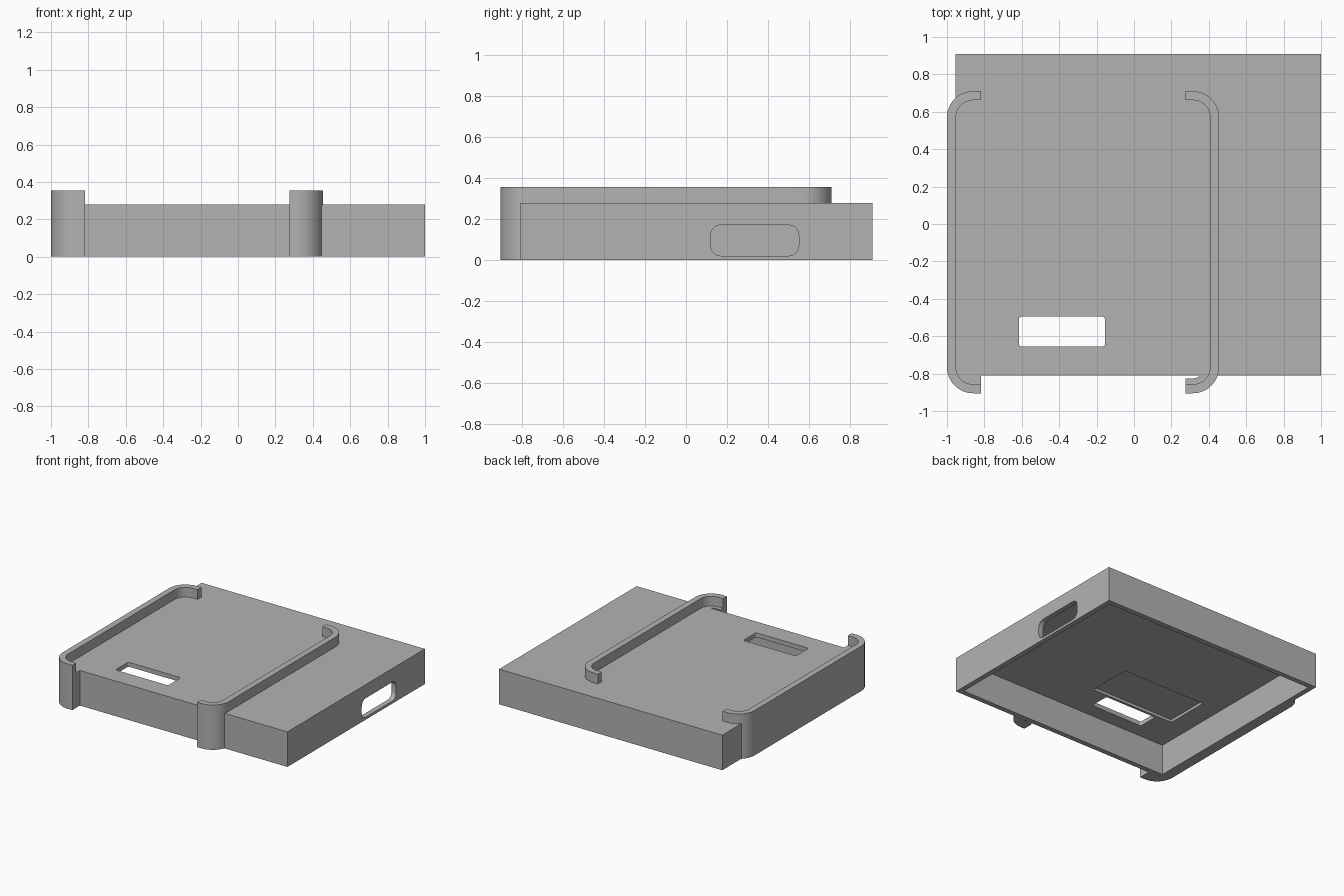
import bpy, bmesh
from math import sin, cos, pi

cube = bpy.data.objects.get("Cube")
if cube:
    bpy.data.objects.remove(cube)

grey = bpy.data.materials.new("matte_grey")
grey.use_nodes = True
grey.diffuse_color = (0.45, 0.45, 0.45, 1)
grey.node_tree.nodes["Principled BSDF"].inputs["Base Color"].default_value = (0.45, 0.45, 0.45, 1)


def prism(name, outline, low, high, axis="z"):
    """Extrude a flat outline along z, or along x when it is given as (y, z)."""
    bm = bmesh.new()
    place = (lambda a, b: (a, b, low)) if axis == "z" else (lambda a, b: (low, a, b))
    step = (0, 0, high - low) if axis == "z" else (high - low, 0, 0)
    face = bm.faces.new([bm.verts.new(place(a, b)) for a, b in outline])
    top = bmesh.ops.extrude_face_region(bm, geom=[face])["geom"]
    bmesh.ops.translate(bm, vec=step, verts=[v for v in top if isinstance(v, bmesh.types.BMVert)])
    bmesh.ops.recalc_face_normals(bm, faces=bm.faces)
    mesh = bpy.data.meshes.new(name)
    bm.to_mesh(mesh)
    bm.free()
    mesh.materials.append(grey)
    obj = bpy.data.objects.new(name, mesh)
    bpy.context.collection.objects.link(obj)
    return obj


def arc(cx, cy, r, start, end, n=12):
    angles = [start + (end - start) * i / n for i in range(n + 1)]
    return [(cx + r * cos(a), cy + r * sin(a)) for a in angles]


def rounded(x0, x1, y0, y1, r=0):
    if r == 0:
        return [(x0, y0), (x1, y0), (x1, y1), (x0, y1)]
    corners = [(x1 - r, y1 - r), (x0 + r, y1 - r), (x0 + r, y0 + r), (x1 - r, y0 + r)]
    return [p for i, (x, y) in enumerate(corners)
            for p in arc(x, y, r, i * pi / 2, (i + 1) * pi / 2, 6)]


def cut(obj, *cutters):
    bpy.context.view_layer.objects.active = obj
    for cutter in cutters:
        mod = obj.modifiers.new("cut", "BOOLEAN")
        mod.operation, mod.solver, mod.object = "DIFFERENCE", "EXACT", cutter
        bpy.ops.object.modifier_apply(modifier=mod.name)


def smooth(obj):
    bpy.ops.object.select_all(action="DESELECT")
    obj.select_set(True)
    bpy.context.view_layer.objects.active = obj
    bpy.ops.object.shade_smooth_by_angle(angle=0.6)


BACK, FRONT, RADIUS, WALL = 0.71, -0.905, 0.14, 0.048
TOP, RAIL_TOP, CEILING = 0.278, 0.355, 0.243


def hook_line(side, edge, tip, inset):
    """Front corner of a rail, from its tip to the long straight."""
    cx, cy = edge - side * RADIUS, FRONT + RADIUS
    end = 0 if side > 0 else -pi
    return [(tip, FRONT + inset)] + arc(cx, cy, RADIUS - inset, -pi / 2, end)


def rail_line(side, edge, tip, inset):
    front = hook_line(side, edge, tip, inset)
    middle = BACK + FRONT
    return front + [(x, middle - y) for x, y in reversed(front)]


# Hollow box, open underneath
body = prism("body_shell", rounded(-0.955, 1, -0.81, 0.91), 0, TOP)
cavity = prism("cavity_cutter", rounded(-0.915, 0.96, -0.77, 0.87), -0.1, CEILING)
window = prism("top_window_cutter", rounded(-0.615, -0.155, -0.655, -0.495, 0.015), 0.2, 0.4)
port = prism("side_port_cutter", rounded(0.12, 0.55, 0.02, 0.17, 0.05), 0.9, 1.1, "x")
recess = prism("ceiling_recess_cutter", rounded(-0.75, -0.015, -0.475, -0.12), 0.2, CEILING + 0.022)
cut(body, cavity, window, port, recess)
smooth(body)

# Curved retaining rails along both sides
for name, side, edge, tip in (("left_rail", 1, 0.455, 0.275), ("right_rail", -1, -1, -0.818)):
    outline = rail_line(side, edge, tip, 0) + rail_line(side, edge, tip, WALL)[::-1]
    rail = prism(name, outline, 0, RAIL_TOP)
    cut(rail, cavity)
    smooth(rail)

# Lower ledges inside the front hooks
ledge = prism("left_hook_ledge", hook_line(1, 0.455, 0.275, WALL)
              + hook_line(1, 0.455, 0.275, WALL + 0.032)[::-1], 0, TOP)
cut(ledge, cavity)
smooth(ledge)
fill = hook_line(-1, -1, -0.818, WALL) + [(-0.952, -0.8), (-0.818, -0.8)]
prism("right_hook_fill", fill, 0, TOP)

for cutter in (cavity, window, port, recess):
    bpy.data.objects.remove(cutter)
